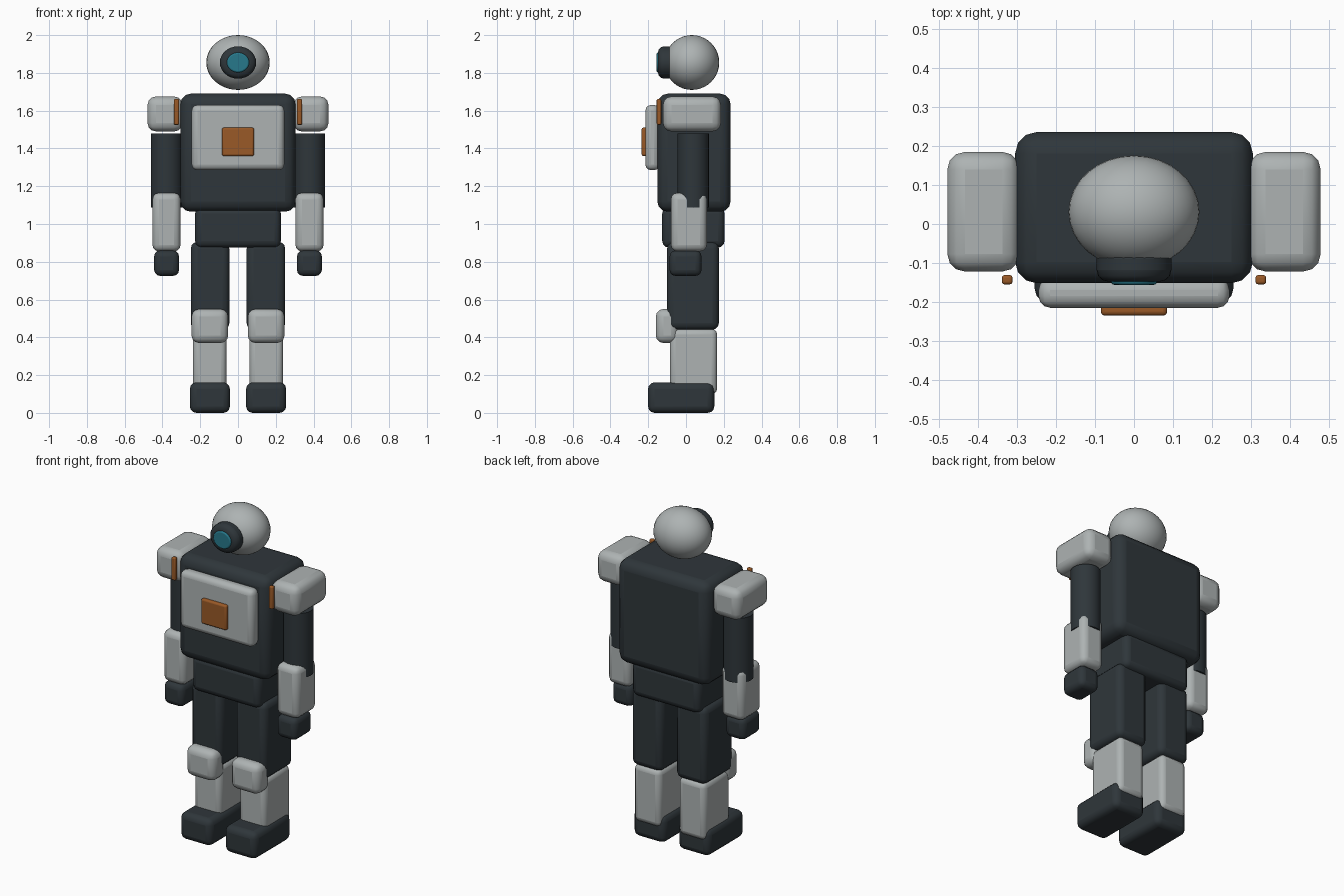
import bpy, math

if "Cube" in bpy.data.objects:
    bpy.data.objects.remove(bpy.data.objects["Cube"])


def material(name, col):
    m = bpy.data.materials.new(name)
    m.diffuse_color = (*col, 1)
    m.use_nodes = True
    m.node_tree.nodes["Principled BSDF"].inputs["Base Color"].default_value = m.diffuse_color
    return m


DARK = material("dark", (0.028, 0.037, 0.043))
LIGHT = material("light", (0.42, 0.45, 0.45))
ORANGE = material("orange", (0.32, 0.10, 0.02))
CYAN = material("cyan", (0.02, 0.19, 0.26))


def finish(o, name, mat, bevel=0.0, segs=3):
    o.name = name
    o.data.materials.append(mat)
    bpy.ops.object.transform_apply(location=False, rotation=True, scale=True)
    if bevel:
        b = o.modifiers.new("Bevel", 'BEVEL')
        b.width, b.segments = bevel, segs
        b.limit_method = 'ANGLE'
    bpy.ops.object.shade_smooth_by_angle(angle=math.radians(35))
    return o


def box(name, x, y, z, mat, bevel):
    """Rounded box given as (min, max) along each axis."""
    lo, hi = zip(x, y, z)
    bpy.ops.mesh.primitive_cube_add(size=1, location=[(a + b) / 2 for a, b in zip(lo, hi)])
    o = bpy.context.object
    o.scale = [b - a for a, b in zip(lo, hi)]
    return finish(o, name, mat, bevel)


def pair(name, x, y, z, mat, bevel):
    box("right_" + name, (-x[1], -x[0]), y, z, mat, bevel)
    box("left_" + name, x, y, z, mat, bevel)


# head
bpy.ops.mesh.primitive_uv_sphere_add(segments=32, ring_count=20, radius=1, location=(0, 0.031, 1.855))
bpy.context.object.scale = (0.168, 0.145, 0.145)
finish(bpy.context.object, "head", LIGHT)

# eye housing and lens
for name, r, y0, y1, mat, bev in (("eye_housing", 0.096, -0.148, -0.06, DARK, 0.03),
                                  ("eye_lens", 0.059, -0.156, -0.13, CYAN, 0.008)):
    bpy.ops.mesh.primitive_cylinder_add(vertices=32, radius=1, depth=1,
                                        location=(0, (y0 + y1) / 2, 1.855),
                                        rotation=(math.pi / 2, 0, 0))
    bpy.context.object.scale = (r, r * 0.89, y1 - y0)
    finish(bpy.context.object, name, mat, bev)

# torso
box("torso", (-0.305, 0.305), (-0.152, 0.236), (1.065, 1.69), DARK, 0.055)
box("chest_plate", (-0.245, 0.245), (-0.215, -0.14), (1.285, 1.63), LIGHT, 0.03)
box("chest_badge", (-0.085, 0.085), (-0.235, -0.2), (1.36, 1.51), ORANGE, 0.01)
box("waist", (-0.227, 0.227), (-0.126, 0.204), (0.875, 1.09), DARK, 0.035)

# arms
pair("shoulder", (0.293, 0.479), (-0.122, 0.185), (1.49, 1.675), LIGHT, 0.045)
pair("shoulder_strip", (0.312, 0.339), (-0.155, -0.131), (1.525, 1.662), ORANGE, 0.007)
for side, s in (("right", -1), ("left", 1)):
    bpy.ops.mesh.primitive_cylinder_add(vertices=24, radius=0.083, depth=0.39,
                                        location=(s * 0.378, 0.038, 1.283))
    finish(bpy.context.object, side + "_upper_arm", DARK)
pair("forearm", (0.304, 0.453), (-0.08, 0.11), (0.855, 1.165), LIGHT, 0.035)
pair("hand", (0.312, 0.444), (-0.087, 0.082), (0.725, 0.86), DARK, 0.032)

# legs
pair("thigh", (0.046, 0.25), (-0.1, 0.174), (0.44, 0.905), DARK, 0.035)
pair("shin", (0.061, 0.239), (-0.085, 0.165), (0.1, 0.445), LIGHT, 0.03)
pair("knee_pad", (0.052, 0.246), (-0.16, -0.04), (0.37, 0.55), LIGHT, 0.04)
pair("foot", (0.043, 0.255), (-0.201, 0.15), (0.0, 0.162), DARK, 0.035)
